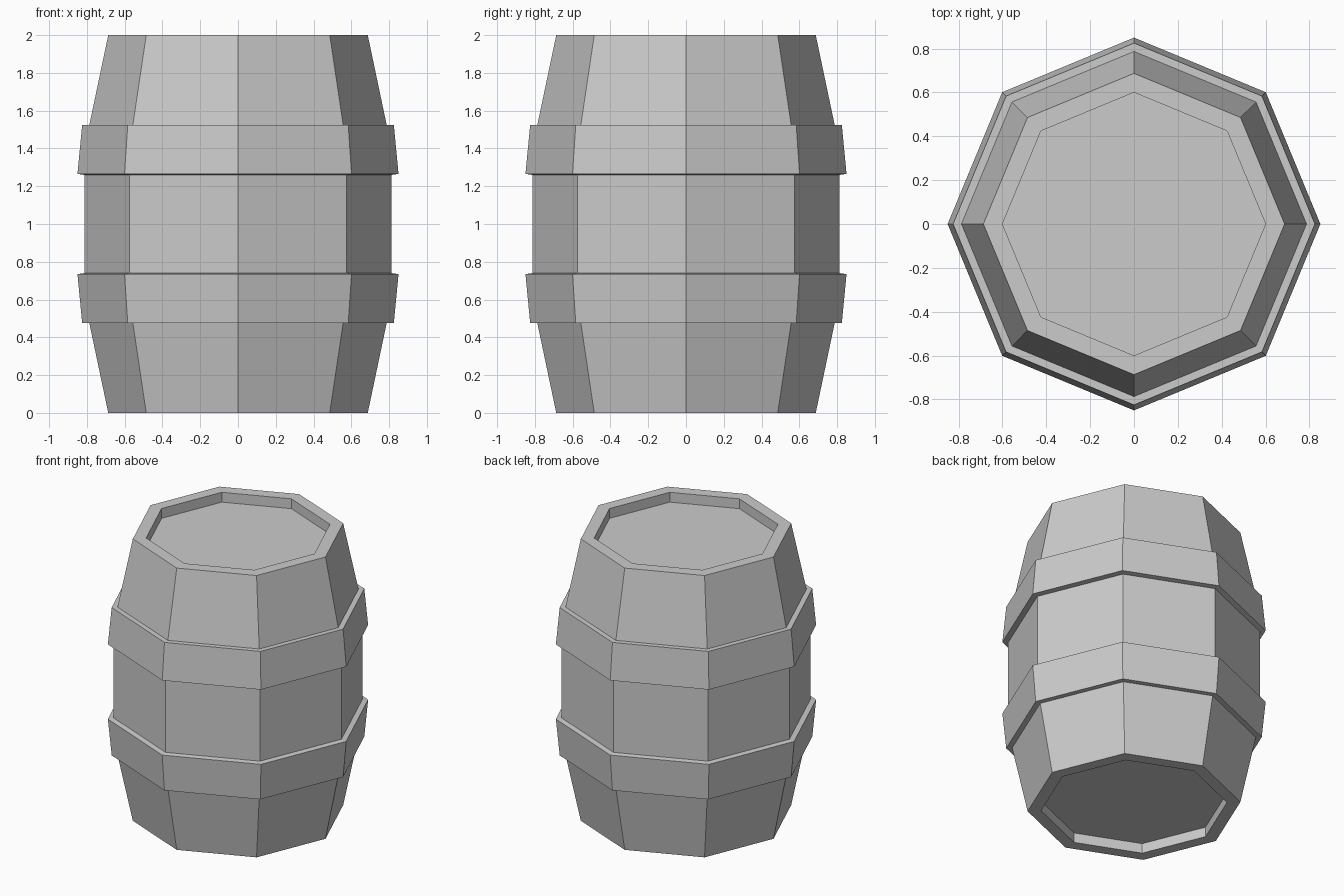
import bpy, bmesh
from math import cos, sin, pi

if "Cube" in bpy.data.objects:
    bpy.data.objects.remove(bpy.data.objects["Cube"])

SIDES = 8


def lathe(name, profile, closed=False):
    """Spin an (r, z) profile into an eight-sided part."""
    bm = bmesh.new()
    rings = [[bm.verts.new((r * cos(2 * pi * i / SIDES), r * sin(2 * pi * i / SIDES), z))
              for i in range(SIDES)] for r, z in profile]
    pairs = list(zip(rings, rings[1:]))
    if closed:
        pairs.append((rings[-1], rings[0]))
    else:
        bm.faces.new(rings[0])
        bm.faces.new(rings[-1])
    for a, b in pairs:
        for i in range(SIDES):
            j = (i + 1) % SIDES
            bm.faces.new((a[i], a[j], b[j], b[i]))
    bmesh.ops.recalc_face_normals(bm, faces=bm.faces[:])
    mesh = bpy.data.meshes.new(name)
    bm.to_mesh(mesh)
    bm.free()
    obj = bpy.data.objects.new(name, mesh)
    bpy.context.collection.objects.link(obj)
    return obj


def mirror_z(profile):
    return [(r, 2 - z) for r, z in profile]


# Staved body with a recessed lid at each end
lower = [(0.60, 0.07), (0.60, 0.0), (0.687, 0.0), (0.787, 0.475), (0.812, 0.735)]
lathe("barrel_body", lower + mirror_z(lower)[::-1])

# Two hoops, flared toward the middle of the barrel
hoop = [(0.78, 0.475), (0.825, 0.475), (0.85, 0.735), (0.812, 0.74), (0.80, 0.735)]
lathe("lower_hoop", hoop, closed=True)
lathe("upper_hoop", mirror_z(hoop), closed=True)
